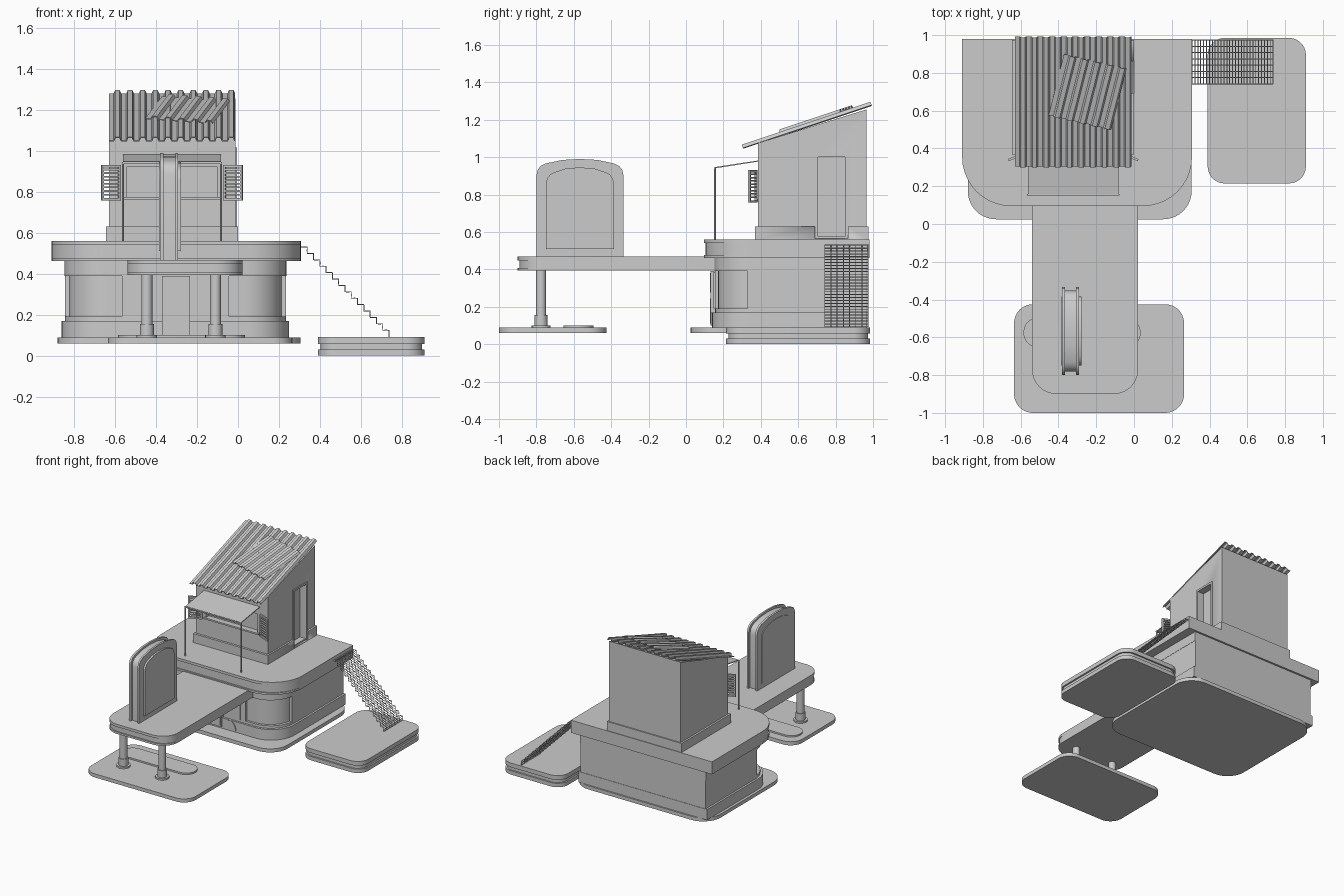
import bpy, bmesh, math
from mathutils import Matrix, Vector

if "Cube" in bpy.data.objects:
    bpy.data.objects.remove(bpy.data.objects["Cube"])

grey = bpy.data.materials.new("plain grey")
grey.diffuse_color = (0.6, 0.6, 0.6, 1)
grey.use_nodes = True
grey.node_tree.nodes["Principled BSDF"].inputs["Base Color"].default_value = grey.diffuse_color


def finish(name, bm, smooth=True):
    bmesh.ops.recalc_face_normals(bm, faces=bm.faces)
    me = bpy.data.meshes.new(name)
    bm.to_mesh(me)
    bm.free()
    me.materials.append(grey)
    ob = bpy.data.objects.new(name, me)
    bpy.context.collection.objects.link(ob)
    if smooth:
        bpy.ops.object.select_all(action='DESELECT')
        ob.select_set(True)
        bpy.context.view_layer.objects.active = ob
        bpy.ops.object.shade_smooth_by_angle(angle=math.radians(30))
    return ob


def extrude(name, points, vec):
    """Closed 3D outline pushed along vec."""
    bm = bmesh.new()
    f = bm.faces.new([bm.verts.new(p) for p in points])
    r = bmesh.ops.extrude_face_region(bm, geom=[f])
    bmesh.ops.translate(bm, vec=vec, verts=[v for v in r['geom'] if isinstance(v, bmesh.types.BMVert)])
    return finish(name, bm)


def slab(name, x0, x1, y0, y1, z0, z1, rf=0, rb=0, n=10):
    """Slab with front corner radius rf and back corner radius rb."""
    pts = []
    for cx, cy, r, a in ((x1, y1, rb, 0), (x0, y1, rb, 90), (x0, y0, rf, 180), (x1, y0, rf, 270)):
        ox = cx - r if cx == x1 else cx + r
        oy = cy - r if cy == y1 else cy + r
        for i in range(n + 1 if r else 1):
            t = math.radians(a + 90 * i / n)
            pts.append((ox + r * math.cos(t), oy + r * math.sin(t), z0))
    return extrude(name, pts, (0, 0, z1 - z0))


def cylinder(name, x, y, z0, z1, r, seg=20):
    bm = bmesh.new()
    bmesh.ops.create_cone(bm, cap_ends=True, segments=seg, radius1=r, radius2=r, depth=z1 - z0,
                          matrix=Matrix.Translation((x, y, (z0 + z1) / 2)))
    return finish(name, bm)


def cut(ob, *box):
    c = slab("cutter", *box)
    c.hide_render = True
    c.hide_viewport = True
    m = ob.modifiers.new("cut", 'BOOLEAN')
    m.operation, m.object, m.solver = 'DIFFERENCE', c, 'EXACT'


# Stair pad with a groove round its edge
slab("stair_pad_foot", .39, .91, .215, .985, 0, .03, .09, .09)
slab("stair_pad_groove", .402, .898, .227, .973, .03, .057, .08, .08)
slab("stair_pad_top", .39, .91, .215, .985, .057, .09, .09, .09)

# Ground pads of the building and of the walkway posts
slab("house_pad", -.88, .305, .025, .98, .06, .088, .15, .15)
slab("post_pad", -.635, .265, -1, -.425, .06, .088, .1, .1)
slab("pad_strip", -.585, .035, -.655, -.495, .085, .1, .079, .079)

# Lower storey: plinth, recessed corner windows, cornice
slab("plinth", -.86, .25, .14, .968, .088, .17, .2)
slab("corner_windows", -.825, .215, .172, .95, .17, .39, .19)
slab("window_sill", -.845, .235, .155, .965, .17, .19, .2)
slab("cornice", -.847, .237, .152, .965, .39, .465, .2)
slab("front_wall", -.567, -.043, .155, .3, .19, .39)
slab("side_walls", -.845, .235, .33, .965, .19, .39)

# Door, side window and half-round vent on the front wall
slab("lower_door", -.37, -.235, .132, .16, .1, .39)
slab("door_upper_panel", -.36, -.245, .127, .133, .275, .38)
slab("door_lower_panel", -.36, -.245, .127, .133, .11, .245)
slab("front_window", -.205, -.085, .148, .16, .19, .385)
arc = [(-.165 + .05 * math.cos(math.pi * i / 12), .133, .1 + .07 * math.sin(math.pi * i / 12)) for i in range(13)]
extrude("front_vent", arc, (0, .02, 0))

# Deck and walkway, each with a grooved front edge
for name, x0, x1, y0, y1, z0, z1, r in (("deck", -.91, .307, .095, .98, .462, .56, .26),
                                        ("walkway", -.54, .022, -.9, .16, .393, .468, .13)):
    slab(name + "_bottom", x0, x1, y0, y1, z0, z0 + .015, r)
    slab(name + "_edge", x0, x1, y0 + .01, y1, z0 + .015, z1 - .02, r)
    slab(name + "_top", x0, x1, y0, y1, z1 - .02, z1, r)

# Walkway posts
for x in (-.445, -.11):
    cylinder("post_flange", x, -.775, .086, .1, .05)
    cylinder("post_foot", x, -.775, .1, .155, .034)
    cylinder("post", x, -.775, .155, .4, .027)


# Upright board with a frame lip on each side
def board(name, hw, z0, z1, x0, x1):
    half = [(hw, z0), (hw, z1 - .09), (hw - .006, z1 - .06), (hw - .022, z1 - .038),
            (hw - .05, z1 - .024), (hw * .4, z1 - .005)]
    pts = half + [(0, z1)] + [(-y, z) for y, z in reversed(half)]
    extrude(name, [(x0, y - .567, z) for y, z in pts], (x1 - x0, 0, 0))


board("board_core", .215, .465, .975, -.37, -.3)
board("board_left_lip", .233, .465, .99, -.38, -.364)
board("board_right_lip", .233, .465, .99, -.306, -.292)
board("board_right_panel", .182, .51, .945, -.3, -.278)
board("board_left_panel", .182, .51, .945, -.385, -.37)

# Hut with sloped top, door and counter openings
hut = extrude("hut", [(-.63, .385, .56), (-.63, .965, .56), (-.63, .965, 1.255), (-.63, .385, 1.075)], (.617, 0, 0))
hut_plinth = slab("hut_plinth", -.645, 0, .368, .975, .555, .63)
cut(hut, -.06, .1, .705, .85, .575, 1.0)
cut(hut_plinth, -.06, .1, .69, .865, .565, .8)
cut(hut, -.545, -.1, .3, .42, .775, .92)
for y in (.692, .85):
    slab("door_jamb", -.05, -.005, y, y + .013, .56, 1.015)
slab("door_lintel", -.05, -.005, .692, .863, 1.0, 1.015)
slab("counter_shelf", -.56, -.085, .375, .4, .763, .775)


# Corrugated roof sheets
def corrugated(name, w, l, n, h, matrix):
    bm = bmesh.new()
    pitch = w / n
    prof = [((i + u) * pitch - w / 2, z * h) for i in range(n)
            for u, z in ((0, 0), (.38, 0), (.5, 1), (.86, 1))] + [(w / 2, 0)]
    rows = [[bm.verts.new(matrix @ Vector((x, s * l / 2, z))) for x, z in prof] for s in (-1, 1)]
    for i in range(len(prof) - 1):
        bm.faces.new((rows[0][i], rows[0][i + 1], rows[1][i + 1], rows[1][i]))
    ob = finish(name, bm, False)
    ob.modifiers.new("thickness", 'SOLIDIFY').thickness = .005


slope = Matrix.Rotation(math.atan(.333), 4, 'X')
corrugated("roof", .617, .725, 10, .018, Matrix.Translation((-.322, .648, 1.164)) @ slope)
corrugated("roof_patch", .34, .35, 5, .014, Matrix.Translation((-.246, .70, 1.2)) @ slope
           @ Matrix.Rotation(math.radians(-13.5), 4, 'Z'))

# Awning on two thin poles
extrude("awning", [(-.562, .155, .94), (-.562, .385, .976), (-.562, .385, .982), (-.562, .155, .947)], (.48, 0, 0))
slab("awning_bar", -.567, -.077, .15, .159, .936, .945)
for x in (-.562, -.082):
    cylinder("awning_pole", x, .155, .555, .945, .005, 10)

# Louvred shutters, swung open on either side
for side in (-1, 1):
    parts = [(0, .012, .757, .93), (.09, .102, .757, .93), (0, .102, .757, .769), (0, .102, .918, .93)]
    parts += [(.01, .092, .782 + i * .0175, .79 + i * .0175) for i in range(8)]
    hinge = Vector((-.322 + side * .248, .372, 0))
    d = Vector((side * .92, -.39, 0))
    t = Vector((side * .39, .92, 0)) * .012
    for a, b, z0, z1 in parts:
        p, q = hinge + d * a, hinge + d * b
        lo = Vector((0, 0, z0))
        extrude("shutter_part", [p + lo, q + lo, q + t + lo, p + t + lo], (0, 0, z1 - z0))

# Open mesh stairs
steps, cols = 14, 7
path = []
for i in range(steps):
    x, z, d = .307 + i * .0307, .53 - i * .0312, .0307
    path += [(x, z), (x + d / 2, z), (x + d, z), (x + d, z - .0156)]
path.append((.307 + steps * .0307, .53 - steps * .0312))
bm = bmesh.new()
grid = [[bm.verts.new((x, .742 + .232 * j / cols, z)) for j in range(cols + 1)] for x, z in path]
for a, b in zip(grid, grid[1:]):
    for j in range(cols):
        bm.faces.new((a[j], a[j + 1], b[j + 1], b[j]))
stairs = finish("mesh_stairs", bm, False)
wire = stairs.modifiers.new("wire", 'WIREFRAME')
wire.thickness = .005
wire.use_boundary = True
